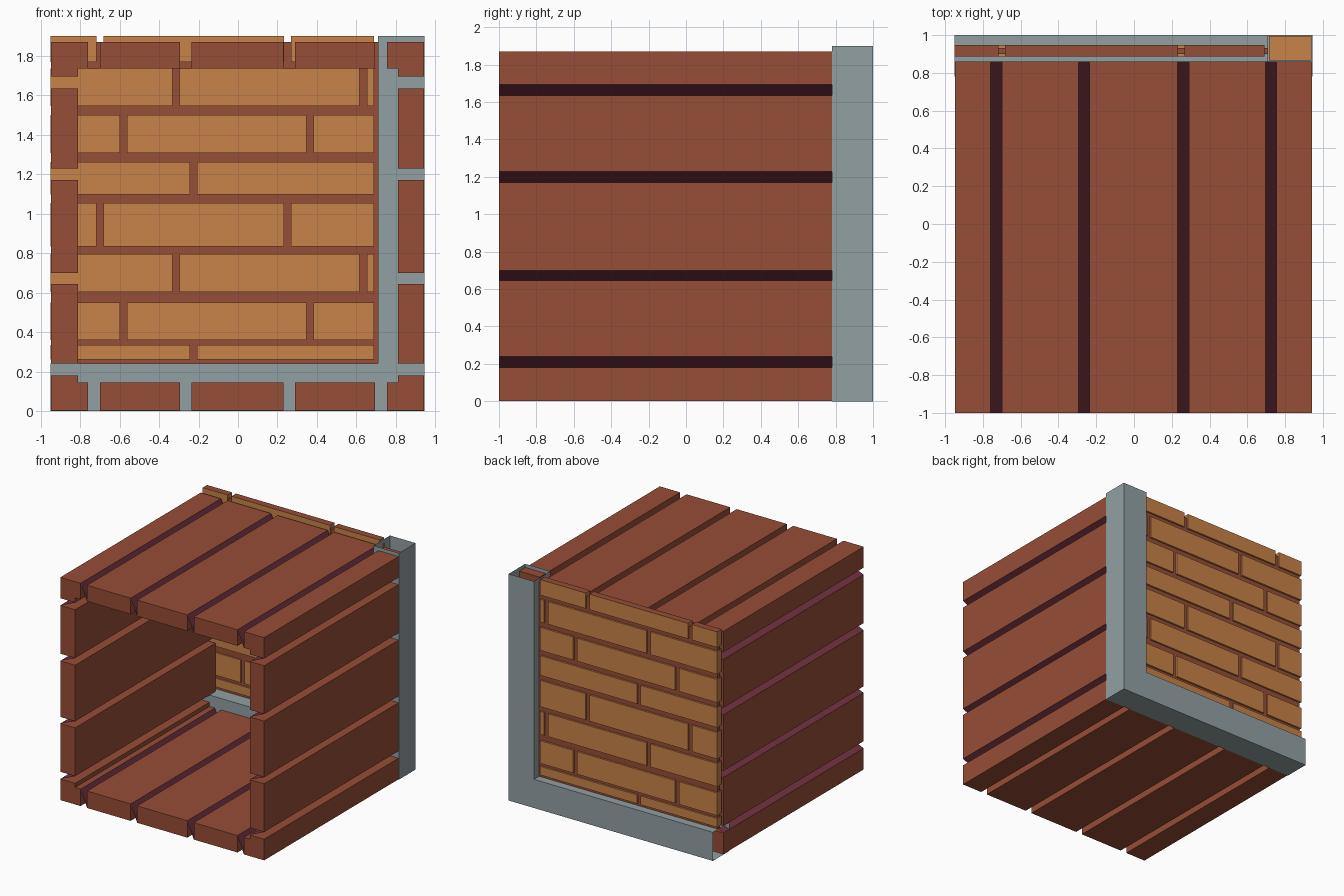
import bpy, bmesh

if "Cube" in bpy.data.objects:
    bpy.data.objects.remove(bpy.data.objects["Cube"])

def mat(name, rgb):
    m = bpy.data.materials.new(name)
    m.diffuse_color = (*rgb, 1)
    m.use_nodes = True
    m.node_tree.nodes["Principled BSDF"].inputs["Base Color"].default_value = m.diffuse_color
    return m

BROWN = mat("red brown wood", (0.31, 0.075, 0.038))
ORANGE = mat("orange brick", (0.58, 0.227, 0.065))
GRAY = mat("gray concrete", (0.29, 0.35, 0.37))
PURPLE = mat("dark purple", (0.17, 0.032, 0.053))

def finish(bm, name, *mats):
    me = bpy.data.meshes.new(name)
    bm.to_mesh(me)
    bm.free()
    for m in mats:
        me.materials.append(m)
    ob = bpy.data.objects.new(name, me)
    bpy.context.collection.objects.link(ob)
    return ob

def add_box(bm, x, y, z):
    r = bmesh.ops.create_cube(bm, size=1)
    for v in r["verts"]:
        v.co = [(a + b) / 2 + c * (b - a) for c, (a, b) in zip(v.co, (x, y, z))]

def add_quad(bm, pts):
    bm.faces.new([bm.verts.new(p) for p in pts])

L, R, T = -0.948, 0.943, 1.87         # outer faces of the plank tunnel
LI, RI, TI, BI = -0.81, 0.81, 1.735, 0.145   # inner faces
Y0, Y1 = -1.0, 0.86

# gaps between planks: sides along z, floor and roof along x
z_gaps = [(0.18, 0.24), (0.645, 0.70), (1.17, 1.23), (1.635, 1.695)]
x_gaps = [(-0.76, -0.70), (-0.295, -0.235), (0.23, 0.29), (0.695, 0.755)]

def spans(lo, hi, gaps):
    cuts = [lo] + [v for g in gaps for v in g] + [hi]
    return list(zip(cuts[::2], cuts[1::2]))

# side, floor and roof planks
for name, x in (("left_planks", (L, LI)), ("right_planks", (RI, R))):
    bm = bmesh.new()
    for s in spans(0.003, T, z_gaps):
        add_box(bm, x, (Y0, Y1), s)
    finish(bm, name, BROWN)
for name, z in (("floor_planks", (0.003, BI)), ("roof_planks", (TI, T))):
    bm = bmesh.new()
    for s in spans(LI, RI, x_gaps):
        add_box(bm, s, (Y0, Y1), z)
    finish(bm, name, BROWN)

# slanted purple sheets closing each gap
bm = bmesh.new()
def sheet(a, b):
    add_quad(bm, [(a[0], Y0, a[1]), (b[0], Y0, b[1]), (b[0], Y1, b[1]), (a[0], Y1, a[1])])
for a, b in z_gaps:
    sheet((R, b), (RI, a))
    sheet((LI, b), (L, a))
for a, b in x_gaps:
    sheet((a, T), (b, TI))
    sheet((a, BI), (b, 0.003))
finish(bm, "gap_sheets", PURPLE)

# concrete L frame: hollow shell, open at the post top and the beam end
bm = bmesh.new()
prof = [(-0.95, 0.24), (0.71, 0.24), (0.71, 1.9), (0.945, 1.9), (0.945, 0), (-0.95, 0)]
ya, yb = 0.78, 1.0
for i, p in enumerate(prof):
    q = prof[(i + 1) % len(prof)]
    if i in (2, 5):
        continue
    add_quad(bm, [(p[0], ya, p[1]), (q[0], ya, q[1]), (q[0], yb, q[1]), (p[0], yb, p[1])])
for y in (ya, yb):
    add_quad(bm, [(x, y, z) for x, z in prof])
bmesh.ops.remove_doubles(bm, verts=bm.verts, dist=1e-4)
bmesh.ops.recalc_face_normals(bm, faces=bm.faces)
finish(bm, "concrete_frame", GRAY)

# orange floor seen inside the hollow post
bm = bmesh.new()
add_box(bm, (0.715, 0.94), (0.865, 0.995), (0.006, 0.012))
finish(bm, "post_inner_floor", ORANGE)

# mortar slab of the back wall
bm = bmesh.new()
add_box(bm, (-0.945, 0.71), (0.9, 0.932), (0.24, 1.87))
finish(bm, "mortar_wall", BROWN)

# bricks in running bond, cut ends on top are brown
rows = [(0.262, 0.335), (0.36, 0.55), (0.603, 0.795), (0.835, 1.055),
        (1.098, 1.262), (1.307, 1.50), (1.545, 1.735), (1.77, 1.9)]
joints = [(-0.225,), (-0.58, 0.365), (-0.315, 0.635), (-0.70, 0.25)]
bm = bmesh.new()
for i, z in enumerate(rows):
    gaps = [(j - 0.018, j + 0.018) for j in joints[i % 4]]
    for s in spans(-0.95, 0.69, gaps):
        add_box(bm, s, (0.888, 0.947), z)
bm.normal_update()
for f in bm.faces:
    if f.normal.z > 0.5 and f.calc_center_median().z > 1.88:
        f.material_index = 1
finish(bm, "bricks", ORANGE, BROWN)
